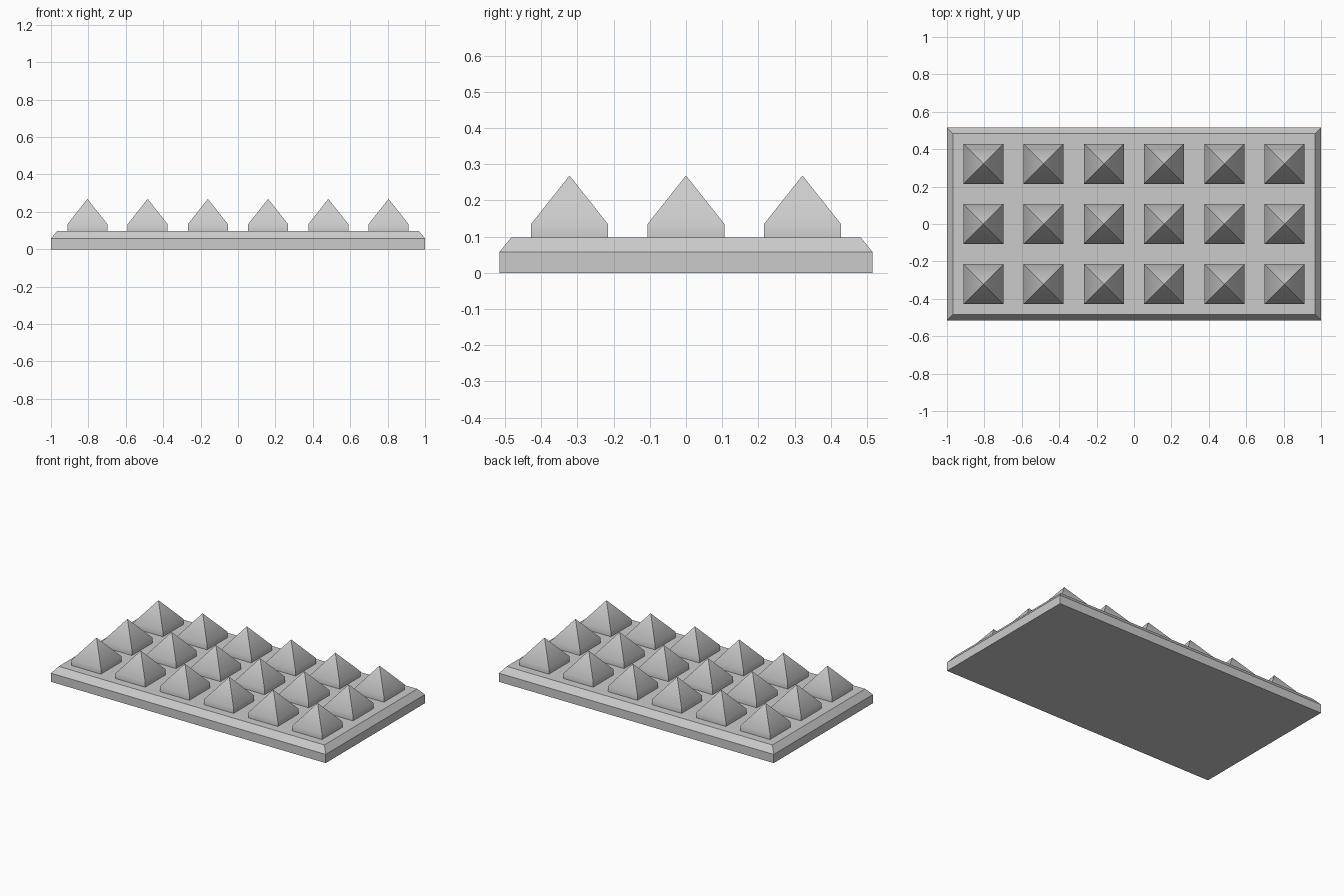
import bpy, bmesh, math

if "Cube" in bpy.data.objects:
    bpy.data.objects.remove(bpy.data.objects["Cube"])


def stacked_rings(name, rings, location=(0, 0, 0), apex=None):
    """Closed solid from rectangular rings (half x, half y, z), optionally ending in a point."""
    bm = bmesh.new()
    loops = [[bm.verts.new((sx * hx, sy * hy, z))
              for sx, sy in ((-1, -1), (1, -1), (1, 1), (-1, 1))]
             for hx, hy, z in rings]
    bm.faces.new(loops[0][::-1])
    for low, high in zip(loops, loops[1:]):
        for i in range(4):
            j = (i + 1) % 4
            bm.faces.new((low[i], low[j], high[j], high[i]))
    if apex is None:
        bm.faces.new(loops[-1])
    else:
        tip = bm.verts.new((0, 0, apex))
        for i in range(4):
            bm.faces.new((loops[-1][i], loops[-1][(i + 1) % 4], tip))
    mesh = bpy.data.meshes.new(name)
    bm.to_mesh(mesh)
    bm.free()
    obj = bpy.data.objects.new(name, mesh)
    obj.location = location
    bpy.context.collection.objects.link(obj)
    return obj


# Base slab with chamfered top rim
stacked_rings("base_plate", [(1.0, 0.516, 0), (1.0, 0.516, 0.057), (0.967, 0.483, 0.098)])

# 6 x 3 grid of pyramid studs with short upright sides
PITCH, HALF = 0.322, 0.107
for row in range(3):
    for col in range(6):
        stud = stacked_rings(f"stud_{row}_{col}",
                             [(HALF, HALF, 0.097), (HALF, HALF, 0.134)],
                             ((col - 2.5) * PITCH, (row - 1) * PITCH, 0), apex=0.269)
        # Soft shoulder, crisp pyramid ridges
        bpy.ops.object.select_all(action='DESELECT')
        stud.select_set(True)
        bpy.context.view_layer.objects.active = stud
        bpy.ops.object.shade_smooth_by_angle(angle=math.radians(45))
